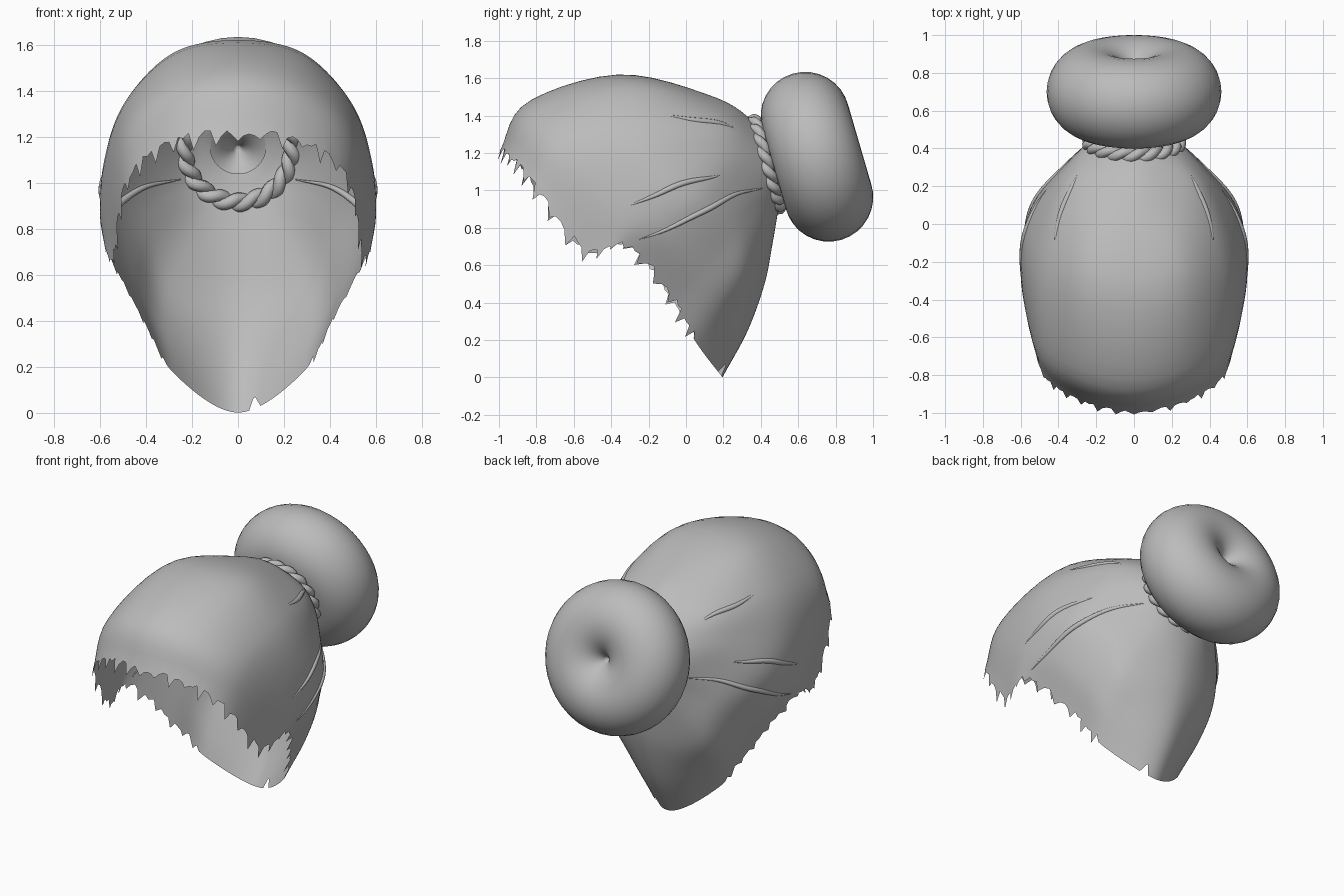
import bpy, bmesh, math, random
from mathutils import Vector

random.seed(4)
cube = bpy.data.objects.get("Cube")
if cube:
    bpy.data.objects.remove(cube)

hair = bpy.data.materials.new("hair grey")
hair.use_nodes = True
GREY = (0.5, 0.5, 0.5, 1)
hair.diffuse_color = GREY
hair.node_tree.nodes["Principled BSDF"].inputs["Base Color"].default_value = GREY

# Tilted frame shared by the tie and the bun
SIDE = Vector((1, 0, 0))
AXIS = Vector((0, 0.96, 0.28)).normalized()
UP = SIDE.cross(AXIS)
TIE = Vector((0, 0.43, 1.14))


def ring(center, radius, angle, along=0.0):
    return center + radius * (SIDE * math.sin(angle) + UP * math.cos(angle)) + AXIS * along


def add_mesh(name, bm, angle=60):
    mesh = bpy.data.meshes.new(name)
    bm.to_mesh(mesh)
    bm.free()
    obj = bpy.data.objects.new(name, mesh)
    bpy.context.collection.objects.link(obj)
    mesh.materials.append(hair)
    bpy.ops.object.select_all(action="DESELECT")
    obj.select_set(True)
    bpy.context.view_layer.objects.active = obj
    bpy.ops.object.shade_smooth_by_angle(angle=math.radians(angle))


def add_tube(name, points, depth, cyclic=False, radii=None):
    curve = bpy.data.curves.new(name, "CURVE")
    curve.dimensions = "3D"
    curve.bevel_depth = depth
    curve.bevel_resolution = 2
    spline = curve.splines.new("POLY")
    spline.points.add(len(points) - 1)
    for i, p in enumerate(points):
        spline.points[i].co = (*p, 1)
        spline.points[i].radius = radii[i] if radii else 1
    spline.use_cyclic_u = cyclic
    spline.use_smooth = True
    curve.materials.append(hair)
    obj = bpy.data.objects.new(name, curve)
    bpy.context.collection.objects.link(obj)


# Combed lines from the tie to the hairline, crown first and nape last
COMBED = [
    [(0, .15, 1.5), (0, -.35, 1.62), (0, -.85, 1.47), (0, -1, 1.2)],
    [(.19, .15, 1.46), (.27, -.3, 1.57), (.28, -.79, 1.42), (.28, -.94, 1.17)],
    [(.35, .17, 1.36), (.47, -.25, 1.38), (.49, -.66, 1.25), (.48, -.8, 1)],
    [(.42, .19, 1.22), (.56, -.15, 1.16), (.58, -.42, .98), (.54, -.54, .67)],
    [(.43, .23, 1.07), (.56, .05, .95), (.59, -.15, .82), (.57, -.32, .7)],
    [(.35, .33, .91), (.43, .24, .75), (.46, .08, .58), (.42, -.08, .42)],
    [(.2, .43, .8), (.3, .33, .55), (.31, .2, .36), (.28, .07, .18)],
    [(0, .46, .7), (0, .42, .5), (0, .33, .25), (0, .2, .01)],
]
LAST = len(COMBED) - 1
PERIOD = 2 * LAST


def blend(a, b, c, d, t):
    return 0.5 * (2 * b + (c - a) * t + (2 * a - 5 * b + 4 * c - d) * t * t
                  + (3 * b - a - 3 * c + d) * t ** 3)


def combed_point(k, t):
    k %= PERIOD
    angle = k * math.pi / LAST
    row = COMBED[min(k, PERIOD - k)]
    sign = -1 if k > LAST else 1
    pts = [ring(TIE, 0.12, angle, 0.05), ring(TIE, 0.235, angle)]
    pts += [Vector((sign * x, y, z)) for x, y, z in row]
    pts = [2 * pts[0] - pts[1]] + pts + [2 * pts[-1] - pts[-2]]
    s = t * (len(pts) - 3)
    i = min(int(s), len(pts) - 4)
    return blend(*pts[i:i + 4], s - i)


def scalp(u, t):
    k = math.floor(u)
    return blend(*[combed_point(k + j, t) for j in (-1, 0, 1, 2)], u - k)


# Hair cap: open shell with a ragged hairline and one notch at the nape
bm = bmesh.new()
COLS, ROWS = 168, 28
NOTCH = COLS // 2 - 3
grid = []
for c in range(COLS):
    u = c * PERIOD / COLS
    column = [scalp(u, r / ROWS) for r in range(ROWS + 1)]
    away = (column[-1] - column[-3]).normalized()
    tooth = random.uniform(0.01, 0.06) if c % 4 == 0 else -random.uniform(0.0, 0.03)
    if abs(u - LAST) < 1.2:
        tooth = -0.07 if c == NOTCH else 0.01
    column[-1] += away * tooth
    grid.append([bm.verts.new(p) for p in column])
for c in range(COLS):
    a, b = grid[c], grid[(c + 1) % COLS]
    for r in range(ROWS):
        bm.faces.new((a[r], a[r + 1], b[r + 1], b[r]))
bm.normal_update()
outward = sum(f.normal.dot(f.calc_center_median() - Vector((0, -0.2, 0.9))) for f in bm.faces)
if outward < 0:
    bmesh.ops.reverse_faces(bm, faces=bm.faces[:])
add_mesh("hair_cap", bm)

# Low raised strands swept back to the tie on both sides
STRANDS = [(4.6, 4.0, .25, .93), (3.8, 3.4, .42, .8), (2.0, 1.9, .32, .55)]
STEPS = 24
for side, sign in (("left", 1), ("right", -1)):
    for n, (u0, u1, t0, t1) in enumerate(STRANDS):
        path, radii = [], []
        for i in range(STEPS + 1):
            f = i / STEPS
            u = u0 + (u1 - u0) * f + 0.03 * math.sin(9 * f + n)
            path.append(scalp(sign * u, t0 + (t1 - t0) * f) * 0.995)
            radii.append(0.15 + math.sin(math.pi * f))
        add_tube(f"{side}_strand_{n + 1}", path, 0.014, radii=radii)

# Rope tie: two strands twisted round a ring
TURN, TWISTS = 200, 9
for n in range(2):
    path = []
    for i in range(TURN):
        a = 2 * math.pi * i / TURN
        w = TWISTS * a + n * math.pi
        path.append(ring(TIE, 0.235 + 0.017 * math.cos(w), a, 0.017 * math.sin(w)))
    add_tube(f"tie_strand_{n + 1}", path, 0.027, cyclic=True)

# Bun: fat ring pinched shut at the middle of both sides
BUN = Vector((0, 0.7, 1.18))
MAJOR, MINOR, SEGS, PROFILE = 0.225, 0.238, 40, 28
limit = math.acos(-MAJOR / MINOR)
bm = bmesh.new()
rings = []
for j in range(PROFILE + 1):
    p = -limit + 2 * limit * j / PROFILE
    radius, along = MAJOR + MINOR * math.cos(p), MINOR * math.sin(p)
    rings.append([bm.verts.new(ring(BUN, radius, 2 * math.pi * i / SEGS, along))
                  for i in range(SEGS)])
for a, b in zip(rings, rings[1:]):
    for i in range(SEGS):
        k = (i + 1) % SEGS
        bm.faces.new((a[i], a[k], b[k], b[i]))
bmesh.ops.remove_doubles(bm, verts=bm.verts[:], dist=0.0005)
bmesh.ops.recalc_face_normals(bm, faces=bm.faces[:])
add_mesh("bun", bm, 80)
